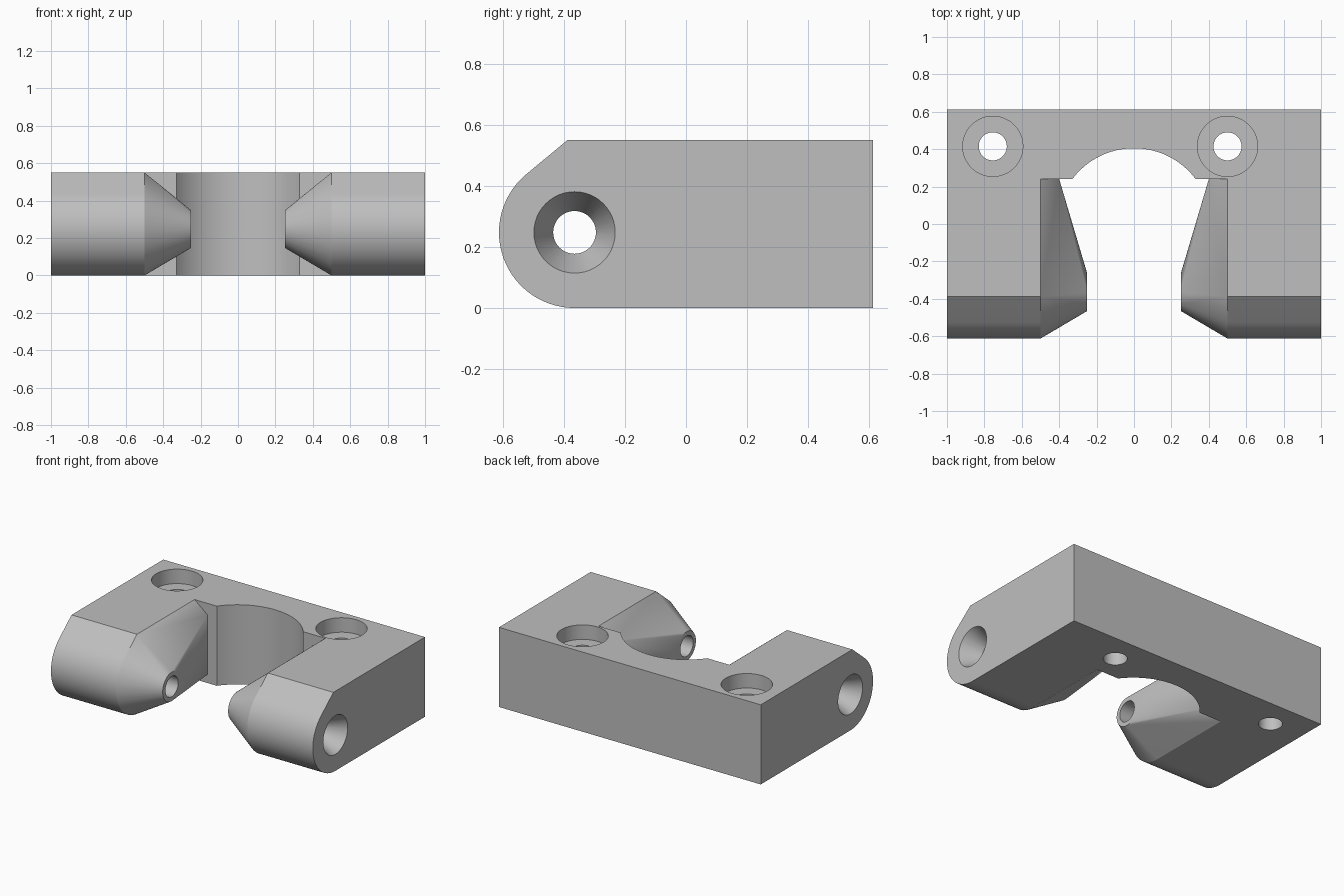
import bpy, bmesh, math
from mathutils import Matrix, Vector

if "Cube" in bpy.data.objects:
    bpy.data.objects.remove(bpy.data.objects["Cube"], do_unlink=True)

HEIGHT, BACK, INNER = 0.55, 0.6125, 0.24      # block height, rear face, front of crossbar
PIVOT_Y, PIVOT_Z, NOSE = -0.365, 0.2475, 0.2475  # side bore axis and nose radius

grey = bpy.data.materials.new("plain_grey")
grey.use_nodes = True
colour = (0.52, 0.52, 0.52, 1)
grey.diffuse_color = colour
grey.node_tree.nodes["Principled BSDF"].inputs["Base Color"].default_value = colour


def finish(bm, name):
    bmesh.ops.recalc_face_normals(bm, faces=bm.faces[:])
    mesh = bpy.data.meshes.new(name)
    bm.to_mesh(mesh)
    bm.free()
    mesh.materials.append(grey)
    ob = bpy.data.objects.new(name, mesh)
    bpy.context.collection.objects.link(ob)
    return ob


def combine(target, tool, operation):
    """Apply a boolean and remove the tool."""
    mod = target.modifiers.new(operation.lower(), 'BOOLEAN')
    mod.operation, mod.object, mod.solver = operation, tool, 'EXACT'
    bpy.context.view_layer.objects.active = target
    bpy.ops.object.modifier_apply(modifier=mod.name)
    bpy.data.objects.remove(tool, do_unlink=True)


def cutter(name, start, end, r1, r2):
    """Round cutter running between two points."""
    start, end = Vector(start), Vector(end)
    axis = end - start
    turn = axis.to_track_quat('Z', 'Y').to_matrix().to_4x4()
    bm = bmesh.new()
    bmesh.ops.create_cone(bm, cap_ends=True, segments=48, radius1=r1, radius2=r2,
                          depth=axis.length,
                          matrix=Matrix.Translation((start + end) / 2) @ turn)
    ob = finish(bm, name)
    ob.hide_render = True
    return ob


def ring(radius, first, last, steps):
    """Points (y, z) on an arc round the side bore axis, angles in degrees."""
    for i in range(steps + 1):
        a = math.radians(first + (last - first) * i / steps)
        yield PIVOT_Y + radius * math.cos(a), PIVOT_Z + radius * math.sin(a)


# Crossbar with the curved recess in its front
def crossbar():
    radius, centre_y = 0.4125, -0.0075
    half = math.asin(0.33 / radius)
    outline = [(1, INNER), (1, BACK), (-1, BACK), (-1, INNER)]
    for i in range(33):
        a = -half + 2 * half * i / 32
        outline.append((radius * math.sin(a), centre_y + radius * math.cos(a)))
    bm = bmesh.new()
    base = bm.faces.new([bm.verts.new((x, y, 0)) for x, y in outline])
    top = bmesh.ops.extrude_face_region(bm, geom=[base])["geom"]
    bmesh.ops.translate(bm, vec=(0, 0, HEIGHT),
                        verts=[v for v in top if isinstance(v, bmesh.types.BMVert)])
    return finish(bm, "clamp_block")


# Arm with rounded nose, tapering inward to a small round tip
def arm(side):
    profile = [(INNER, 0), (INNER, HEIGHT), (-0.388, HEIGHT)]
    profile += ring(NOSE, 130, 270, 28)
    points = [(x, y, z) for x in (1, 0.5) for y, z in profile]
    points += [(0.25, y, z) for y, z in ring(0.1, 0, 352.5, 47)]
    points += [(0.4, INNER, 0.47), (0.4, INNER, 0.06)]
    bm = bmesh.new()
    for x, y, z in points:
        bm.verts.new((side * x, y, z))
    hull = bmesh.ops.convex_hull(bm, input=bm.verts[:])
    loose = {v for v in hull["geom_interior"] if isinstance(v, bmesh.types.BMVert)}
    bmesh.ops.delete(bm, geom=list(loose), context='VERTS')
    bmesh.ops.dissolve_limit(bm, angle_limit=math.radians(0.3),
                             verts=bm.verts[:], edges=bm.edges[:])
    return finish(bm, "arm")


block = crossbar()
for side in (1, -1):
    combine(block, arm(side), 'UNION')

# Side bore with flared mouths
combine(block, cutter("side_bore", (-1.2, PIVOT_Y, PIVOT_Z), (1.2, PIVOT_Y, PIVOT_Z),
                      0.07, 0.07), 'DIFFERENCE')
for side in (1, -1):
    combine(block, cutter("flare", (side * 0.86, PIVOT_Y, PIVOT_Z),
                          (side * 1.02, PIVOT_Y, PIVOT_Z), 0.065, 0.143), 'DIFFERENCE')

# Counterbored screw holes
for x in (-0.755, 0.5):
    combine(block, cutter("counterbore", (x, 0.415, HEIGHT - 0.1), (x, 0.415, HEIGHT + 0.1),
                          0.161, 0.161), 'DIFFERENCE')
    combine(block, cutter("screw_hole", (x, 0.415, -0.1), (x, 0.415, HEIGHT + 0.1),
                          0.075, 0.075), 'DIFFERENCE')

bpy.ops.object.select_all(action='DESELECT')
block.select_set(True)
bpy.context.view_layer.objects.active = block
bpy.ops.object.shade_smooth_by_angle(angle=math.radians(25))
